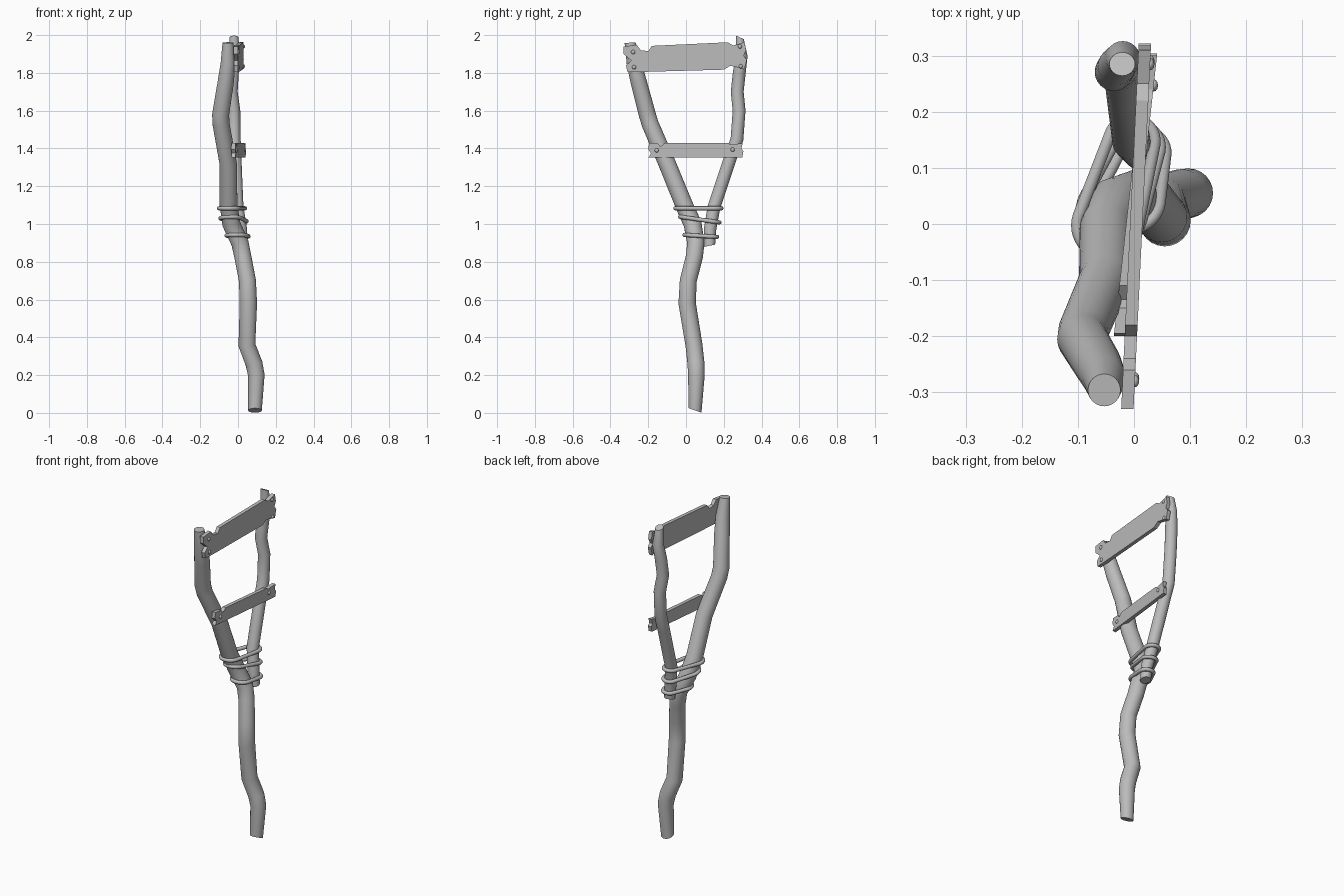
import bpy, bmesh
from math import sin, cos, pi, radians
from mathutils import Vector

cube = bpy.data.objects.get("Cube")
if cube:
    bpy.data.objects.remove(cube)

GREY = (0.5, 0.5, 0.5, 1)
mat = bpy.data.materials.new("plain grey")
mat.use_nodes = True
mat.diffuse_color = GREY
mat.node_tree.nodes["Principled BSDF"].inputs["Base Color"].default_value = GREY


def finish(name, bm, smooth=True):
    bmesh.ops.recalc_face_normals(bm, faces=bm.faces)
    me = bpy.data.meshes.new(name)
    bm.to_mesh(me)
    bm.free()
    me.materials.append(mat)
    ob = bpy.data.objects.new(name, me)
    bpy.context.scene.collection.objects.link(ob)
    if smooth:
        bpy.ops.object.select_all(action='DESELECT')
        ob.select_set(True)
        bpy.context.view_layer.objects.active = ob
        bpy.ops.object.shade_smooth_by_angle(angle=radians(40))
    return ob


def tube(name, centres, radii, sides, closed=False, first=None, last=None):
    """Sweep a circle along points; first/last tilt the end cuts."""
    bm = bmesh.new()
    pts = [Vector(c) for c in centres]
    n = len(pts)
    rings = []
    for i, p in enumerate(pts):
        if closed:
            t = pts[(i + 1) % n] - pts[i - 1]
            u = Vector((0, 0, 1))
        else:
            a, b = pts[max(i - 1, 0)], pts[min(i + 1, n - 1)]
            t = (p - a).normalized() + (b - p).normalized()
            u = Vector((1, 0, 0))
            if i == 0 and first:
                t = Vector(first)
            if i == n - 1 and last:
                t = Vector(last)
        t.normalize()
        u = (u - t * u.dot(t)).normalized()
        v = t.cross(u)
        rings.append([bm.verts.new(p + radii[i] * (u * cos(2 * pi * k / sides) + v * sin(2 * pi * k / sides)))
                      for k in range(sides)])
    for i in range(n if closed else n - 1):
        r, s = rings[i], rings[(i + 1) % n]
        for k in range(sides):
            j = (k + 1) % sides
            bm.faces.new((r[k], r[j], s[j], s[k]))
    if not closed:
        bm.faces.new(rings[0])
        bm.faces.new(rings[-1])
    return finish(name, bm)


# Crooked branches: x, y, z, radius
LONG = [(.09, .048, .013, .036), (.097, .055, .2, .044), (.085, .053, .26, .045),
        (.047, .042, .36, .045), (.055, .006, .58, .046), (.05, .012, .7, .045),
        (.025, .045, .83, .045), (.01, .052, .9, .046), (-.035, .035, 1.0, .048),
        (-.05, -.01, 1.1, .047), (-.052, -.1, 1.32, .046), (-.09, -.19, 1.53, .045),
        (-.092, -.205, 1.58, .045), (-.065, -.25, 1.75, .043), (-.053, -.275, 1.85, .039),
        (-.053, -.296, 1.96, .029)]
SHORT = [(.022, .125, .885, .03), (.015, .127, .97, .033), (-.005, .148, 1.09, .034),
         (-.016, .235, 1.35, .034), (-.02, .27, 1.45, .034), (-.022, .281, 1.6, .034),
         (-.036, .271, 1.7, .034), (-.03, .282, 1.8, .034), (-.02, .295, 1.89, .031),
         (-.021, .285, 1.988, .023)]


def branch(name, path, first, last):
    tube(name, [p[:3] for p in path], [p[3] for p in path], 24, False, first, last)


branch("long_branch", LONG, (0, .35, 1), (0, -.08, 1))
branch("short_branch", SHORT, (0, -.2, 1), (0, .45, 1))


# Rope loops pulled tight around both branches
def section(path, z):
    for a, b in zip(path, path[1:]):
        if a[2] <= z <= b[2]:
            f = (z - a[2]) / (b[2] - a[2])
            return Vector(a).lerp(Vector(b), f)


def rope(name, z, tilt):
    both = [section(LONG, z), section(SHORT, z)]
    pts = []
    for k in range(40):
        dx, dy = cos(2 * pi * k / 40), sin(2 * pi * k / 40)
        c = max(both, key=lambda s: s[0] * dx + s[1] * dy + s[3])
        r = c[3] + .007
        y = c[1] + r * dy
        pts.append((c[0] + r * dx, y, z + tilt * (y - .06)))
    tube(name, pts, [.011] * len(pts), 10, True)


rope("rope_upper", 1.083, 0)
rope("rope_middle", 1.025, -.14)
rope("rope_lower", .938, -.06)


# Split boards with ragged ends, slightly skewed across the branches
def board(name, outline, x0, slope, nails):
    half = .011
    bm = bmesh.new()
    sides = [[bm.verts.new((x0 + slope * y + s, y, z)) for y, z in outline] for s in (-half, half)]
    n = len(outline)
    for ring in sides:
        bm.faces.new(ring)
    for i in range(n):
        j = (i + 1) % n
        bm.faces.new((sides[0][i], sides[0][j], sides[1][j], sides[1][i]))
    finish(name, bm, False)
    for i, (y, z) in enumerate(nails):
        bm = bmesh.new()
        bmesh.ops.create_uvsphere(bm, u_segments=12, v_segments=8, radius=.011)
        bmesh.ops.scale(bm, vec=(.7, 1, 1), verts=bm.verts)
        bmesh.ops.translate(bm, vec=(x0 + slope * y + half, y, z), verts=bm.verts)
        finish(f"{name}_nail_{i + 1}", bm)


board("top_board",
      [(-.33, 1.94), (-.26, 1.948), (-.24, 1.92), (-.2, 1.915), (-.18, 1.943), (.22, 1.962),
       (.25, 1.945), (.31, 1.963), (.318, 1.92), (.305, 1.89), (.322, 1.87), (.31, 1.82),
       (.235, 1.838), (.2, 1.817), (-.24, 1.805), (-.31, 1.805), (-.318, 1.84),
       (-.29, 1.865), (-.33, 1.9)],
      .004, .048, [(-.28, 1.91), (-.275, 1.83), (.285, 1.94), (.29, 1.835)])
board("lower_board",
      [(-.195, 1.43), (-.15, 1.428), (-.135, 1.41), (-.11, 1.43), (.22, 1.428), (.24, 1.42),
       (.3, 1.428), (.293, 1.4), (.304, 1.385), (.298, 1.352), (-.198, 1.352),
       (-.185, 1.375), (-.2, 1.395)],
      -.003, .11, [(-.155, 1.39), (.247, 1.394)])
